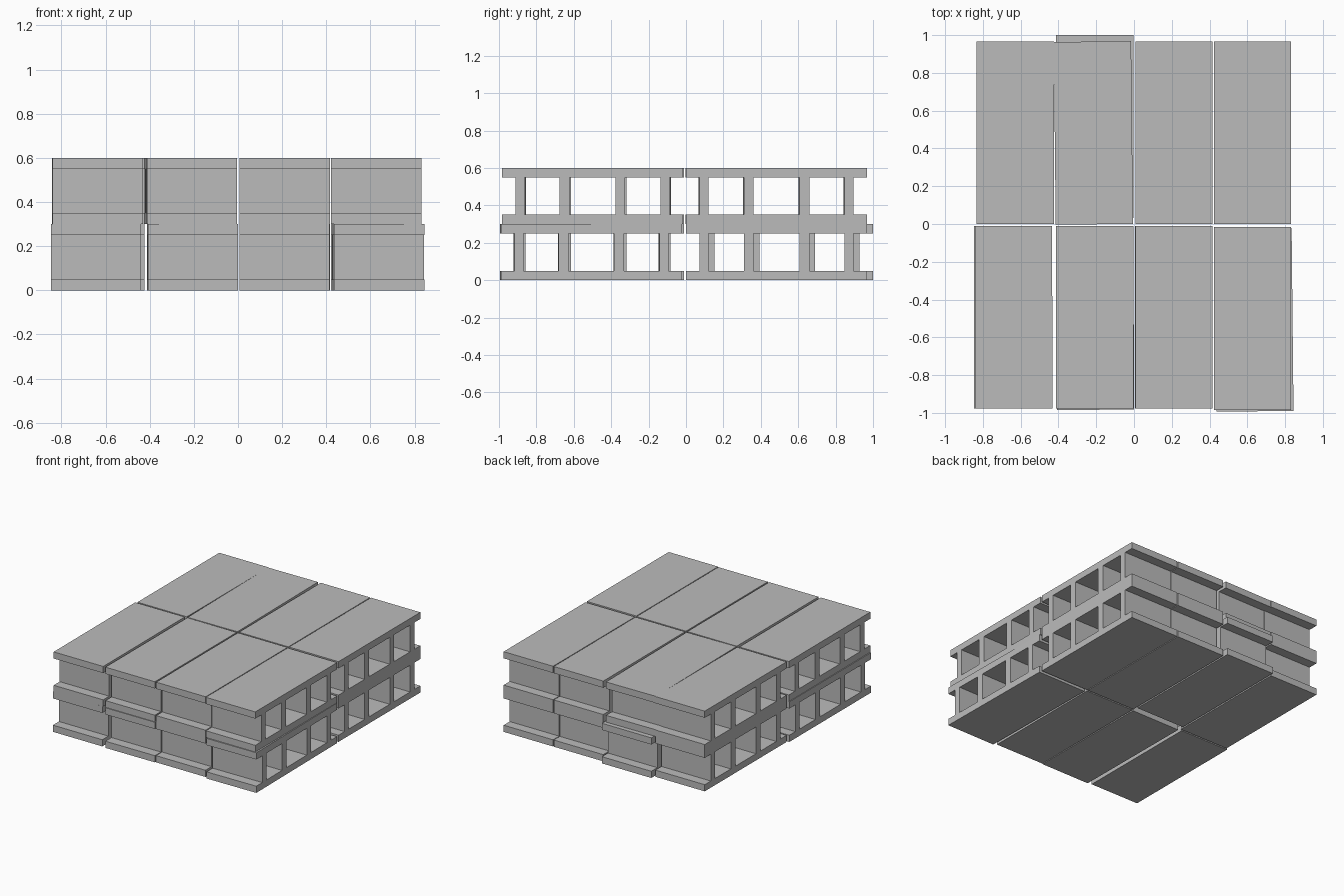
import bpy, bmesh, math

if "Cube" in bpy.data.objects:
    bpy.data.objects.remove(bpy.data.objects["Cube"])

# Plain concrete grey
concrete = bpy.data.materials.new("concrete_grey")
concrete.use_nodes = True
grey = (0.5, 0.5, 0.5, 1)
concrete.diffuse_color = grey
concrete.node_tree.nodes["Principled BSDF"].inputs["Base Color"].default_value = grey

WIDTH, LENGTH, HEIGHT, SLAB = 0.409, 0.967, 0.3, 0.05


def hollow_block_mesh():
    """Two slabs joined by four webs, extruded across the width."""
    half = [0.025 + 0.125 - 0.026, 0.175, 0.363, 0.412]
    half[0] = 0.122
    cuts = [-LENGTH / 2] + [-v for v in reversed(half)] + half + [LENGTH / 2]
    levels = [0, SLAB, HEIGHT - SLAB, HEIGHT]
    bm = bmesh.new()
    for row in range(3):
        for col in range(len(cuts) - 1):
            if row == 1 and col % 2 == 0:
                continue  # hollow between the webs
            y0, y1 = cuts[col], cuts[col + 1]
            z0, z1 = levels[row], levels[row + 1]
            corners = [(y0, z0), (y1, z0), (y1, z1), (y0, z1)]
            bm.faces.new([bm.verts.new((-WIDTH / 2, y, z)) for y, z in corners])
    bmesh.ops.remove_doubles(bm, verts=bm.verts[:], dist=1e-5)
    ext = bmesh.ops.extrude_face_region(bm, geom=bm.faces[:], use_keep_orig=True)
    moved = [g for g in ext["geom"] if isinstance(g, bmesh.types.BMVert)]
    bmesh.ops.translate(bm, verts=moved, vec=(WIDTH, 0, 0))
    bmesh.ops.recalc_face_normals(bm, faces=bm.faces[:])
    mesh = bpy.data.meshes.new("hollow_block")
    bm.to_mesh(mesh)
    bm.free()
    mesh.materials.append(concrete)
    return mesh


block = hollow_block_mesh()

# Each row of the stack: centre x, centre y, small turn in degrees
rows = {
    ("lower", "front"): [(-0.643, -0.494, 0), (-0.206, -0.5, 0.3),
                         (0.211, -0.494, 0), (0.635, -0.508, 0.6)],
    ("lower", "back"): [(-0.628, 0.484, 0), (-0.208, 0.516, 0),
                        (0.212, 0.484, 0), (0.627, 0.484, 0)],
    ("upper", "front"): [(-0.637, -0.494, 0.15), (-0.208, -0.494, 0),
                         (0.212, -0.494, 0), (0.627, -0.5, 0)],
    ("upper", "back"): [(-0.628, 0.484, 0), (-0.215, 0.482, 0.6),
                        (0.212, 0.484, 0), (0.627, 0.484, 0)],
}
for (layer, side), places in rows.items():
    for number, (x, y, turn) in enumerate(places, 1):
        ob = bpy.data.objects.new(f"{layer}_{side}_block_{number}", block)
        ob.location = (x, y, HEIGHT if layer == "upper" else 0)
        ob.rotation_euler.z = math.radians(turn)
        bpy.context.collection.objects.link(ob)
